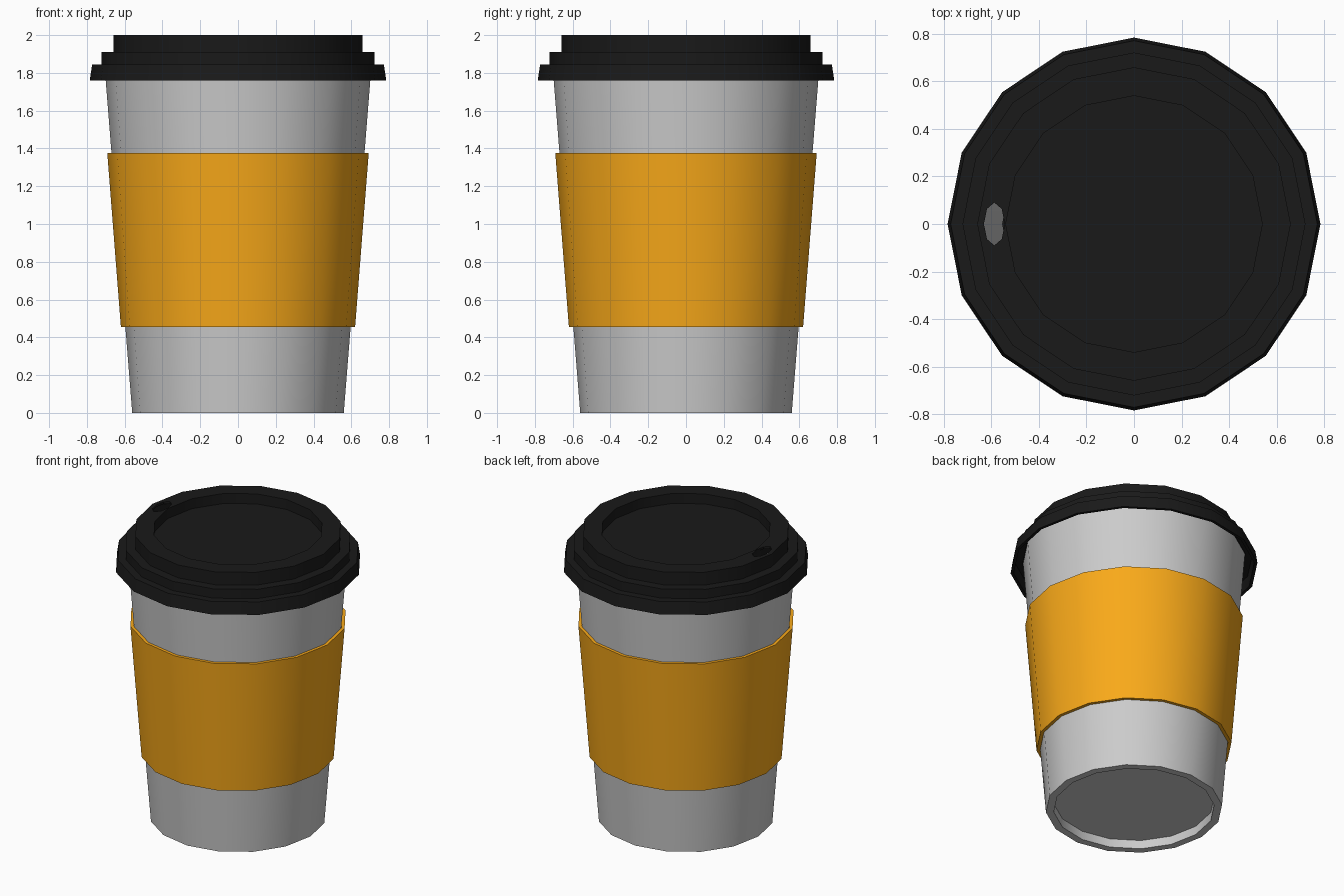
import bpy, bmesh
from math import cos, sin, pi, radians

if "Cube" in bpy.data.objects:
    bpy.data.objects.remove(bpy.data.objects["Cube"])

SIDES = 16


def material(name, rgb):
    m = bpy.data.materials.new(name)
    m.diffuse_color = (*rgb, 1)
    m.use_nodes = True
    m.node_tree.nodes["Principled BSDF"].inputs["Base Color"].default_value = m.diffuse_color
    return m


def lathe(name, profile, closed=False, mat=None):
    """Revolve (radius, z) points around z; radius 0 becomes a pole."""
    bm = bmesh.new()
    rings = []
    for r, z in profile:
        if r == 0:
            rings.append([bm.verts.new((0, 0, z))] * SIDES)
        else:
            rings.append([bm.verts.new((r * cos(2 * pi * i / SIDES), r * sin(2 * pi * i / SIDES), z))
                          for i in range(SIDES)])
    pairs = list(zip(rings, rings[1:]))
    if closed:
        pairs.append((rings[-1], rings[0]))
    for a, b in pairs:
        for i in range(SIDES):
            j = (i + 1) % SIDES
            bm.faces.new(list(dict.fromkeys((a[i], a[j], b[j], b[i]))))
    bmesh.ops.recalc_face_normals(bm, faces=bm.faces)
    mesh = bpy.data.meshes.new(name)
    bm.to_mesh(mesh)
    bm.free()
    obj = bpy.data.objects.new(name, mesh)
    bpy.context.collection.objects.link(obj)
    if mat:
        mesh.materials.append(mat)
    return obj


def smooth(obj):
    bpy.ops.object.select_all(action='DESELECT')
    obj.select_set(True)
    bpy.context.view_layer.objects.active = obj
    bpy.ops.object.shade_smooth_by_angle(angle=radians(30))


black = material("black_plastic", (0.01, 0.01, 0.01))
orange = material("orange_card", (0.95, 0.4, 0.01))

# Paper cup: recessed base, tapered wall, hollow inside
cup = lathe("cup", [(0, 0.06), (0.51, 0.06), (0.51, 0), (0.56, 0), (0.706, 1.83),
                    (0.68, 1.83), (0.54, 0.08), (0, 0.08)])

# Card sleeve hugging the wall
sleeve = lathe("sleeve", [(0.62, 0.455), (0.692, 1.375), (0.671, 1.375), (0.598, 0.455)],
               closed=True, mat=orange)

# Stepped lid with raised rim and sunken centre
lid = lathe("lid", [(0, 1.93), (0.54, 1.93), (0.54, 2.0), (0.66, 2.0), (0.66, 1.91),
                    (0.722, 1.91), (0.722, 1.845), (0.772, 1.845), (0.785, 1.76),
                    (0.765, 1.76), (0.755, 1.83), (0.708, 1.83), (0.708, 1.895),
                    (0.645, 1.895), (0.645, 1.985), (0.555, 1.985), (0.555, 1.915), (0, 1.915)],
            mat=black)

# Sip hole cut through the rim
bpy.ops.mesh.primitive_cylinder_add(vertices=8, radius=1, depth=0.1, location=(-0.588, 0, 2.0))
cutter = bpy.context.object
cutter.name = "sip_hole_cutter"
cutter.scale = (0.044, 0.09, 1)
bpy.context.view_layer.update()
mod = lid.modifiers.new("sip_hole", 'BOOLEAN')
mod.operation = 'DIFFERENCE'
mod.solver = 'EXACT'
mod.object = cutter
bpy.context.view_layer.objects.active = lid
bpy.ops.object.modifier_apply(modifier=mod.name)
bpy.data.objects.remove(cutter, do_unlink=True)

for part in (cup, sleeve, lid):
    smooth(part)
